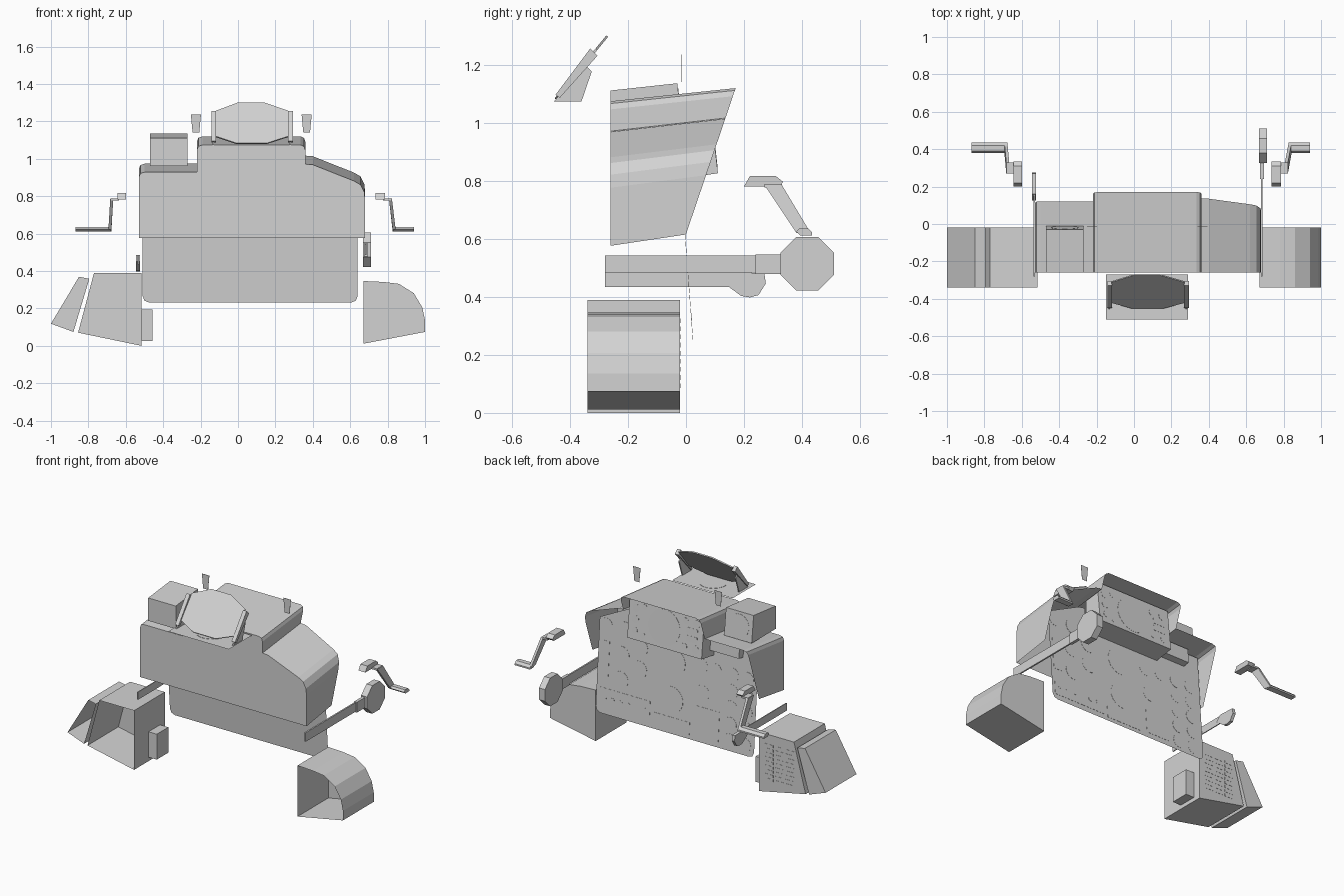
import bpy, bmesh, math
from mathutils import Vector

if "Cube" in bpy.data.objects:
    bpy.data.objects.remove(bpy.data.objects["Cube"])

grey = bpy.data.materials.new("plain_grey")
grey.diffuse_color = (0.65, 0.65, 0.65, 1)
grey.use_nodes = True
grey.node_tree.nodes["Principled BSDF"].inputs["Base Color"].default_value = grey.diffuse_color


def mesh(name, verts, faces):
    me = bpy.data.meshes.new(name)
    me.from_pydata([(v[0], v[1], v[2] - .004) for v in verts], [], faces)
    me.materials.append(grey)
    bm = bmesh.new()
    bm.from_mesh(me)
    bmesh.ops.recalc_face_normals(bm, faces=bm.faces)
    bm.to_mesh(me)
    bm.free()
    ob = bpy.data.objects.new(name, me)
    bpy.context.collection.objects.link(ob)
    return ob


def loft(name, a, b, cap_a=True, cap_b=True, closed=True):
    """Join two rings of points, with optional end caps."""
    n = len(a)
    faces = [(i, (i + 1) % n, n + (i + 1) % n, n + i) for i in range(n if closed else n - 1)]
    if cap_a:
        faces.append(tuple(range(n)))
    if cap_b:
        faces.append(tuple(range(n, 2 * n)))
    return mesh(name, list(a) + list(b), faces)


def prism_x(name, yz, x0, x1, closed=True):
    return loft(name, [(x0, y, z) for y, z in yz], [(x1, y, z) for y, z in yz], closed=closed)


def prism_y(name, xz, y0, y1, cap_front=True):
    return loft(name, [(x, y0, z) for x, z in xz], [(x, y1, z) for x, z in xz], cap_front)


def box(name, x0, x1, y0, y1, z0, z1):
    return prism_y(name, rect(x0, x1, z0, z1), y0, y1)


def ring(cx, cz, r, n=16):
    return [(cx + r * math.cos(math.tau * (i + .5) / n), cz + r * math.sin(math.tau * (i + .5) / n))
            for i in range(n)]


def rect(x0, x1, z0, z1):
    return [(x0, z0), (x1, z0), (x1, z1), (x0, z1)]


PANEL = (.005, .5, .075)      # y at z, and tilt, of the instrument panel
SCOPE = (.11, .83, .11)       # same for the raised centre face
TOPBOX = (-.01, .965, .114)   # same for the back of the top box


def plate(name, xz, plane=PANEL, lift=.0012):
    """Very thin plate lying on a tilted plane."""
    y0, z0, k = plane
    def p(d):
        return [(x, y0 - (z - z0) * k + d, z) for x, z in xz]
    return loft(name, p(0), p(lift))


# ---- hood: closed front, open back and underside, back edge cut on a slope
prof = [(-.53, .58), (-.53, .905), (-.522, .925), (-.50, .932), (-.22, .932), (-.22, 1.05),
        (-.212, 1.07), (-.19, 1.078), (.335, 1.078), (.353, 1.07), (.36, 1.05), (.36, .975),
        (.40, .972), (.62, .885), (.655, .865), (.675, .825), (.68, .78), (.68, .58)]
back = []
for x, z in prof:
    k = .15 - .09 * (z - .58)
    y = .34 * (z + .26 * k - .62) / (1 - .34 * k)
    back.append((x, y, z + k * (y + .26)))
loft("hood", [(x, -.26, z) for x, z in prof], back, True, False, False)

# ---- main instrument panel with rounded lower corners, notched for the centre housing
y0, z0, k = PANEL
outline = [(-.51, .27), (-.50, .245), (-.475, .235), (.605, .235), (.63, .245), (.64, .27), (.64, .84),
           (.40, .96), (.35, .97), (.35, .82), (-.19, .82), (-.19, .95), (-.51, .95)]
mesh("instrument_panel", [(x, y0 - (z - z0) * k, z) for x, z in outline], [tuple(range(len(outline)))])

# ---- raised centre display housing and small side housing, open into the hood
prism_x("display_housing", [(-.02, .81), (.11, .83), (.08, 1.10), (-.02, 1.09)], -.19, .35, False)
prism_x("side_housing", [(-.025, .85), (.022, .857), (.015, .95), (-.03, .95)], -.40, -.19, False)

# ---- dials
plate("main_scope", ring(.09, .96, .115, 20), SCOPE)
for i, (x, z, r) in enumerate([(.30, 1.03, .025), (.30, .96, .025), (.30, .89, .02), (.24, 1.05, .018),
                               (.24, .87, .018), (-.06, 1.04, .02), (-.06, .88, .02), (-.14, 1.04, .025),
                               (-.14, .88, .025)]):
    plate(f"scope_knob_{i}", ring(x, z, r, 10), SCOPE)
for i, z in enumerate((.92, .97)):
    plate(f"scope_key_{i}", rect(-.15, -.07, z, z + .035), SCOPE)
for c, x in enumerate((-.33, -.44)):
    for r in range(5):
        plate(f"engine_dial_{c}_{r}", ring(x, .30 + r * .105, .045))
for i, (x, z, r) in enumerate([(.10, .69, .09), (.10, .45, .085), (.59, .80, .045), (.45, .80, .055),
                               (.34, .72, .055), (.47, .64, .055), (.34, .58, .055), (.47, .48, .055),
                               (-.10, .72, .05), (-.21, .72, .04), (-.12, .55, .05)]):
    plate(f"flight_dial_{i}", ring(x, z, r))
for i, (a, b, c, d) in enumerate([(.25, .62, .27, .40), (-.04, .22, .26, .34), (-.25, -.08, .27, .46),
                                  (.56, .62, .45, .70)]):
    plate(f"switch_panel_{i}", rect(a, b, c, d))
for i in range(6):
    plate(f"switch_{i}", ring(.29 + i * .058, .335, .015, 8), PANEL, .002)

# ---- box on top of the hood with a round dial
prism_x("top_box", [(-.26, .965), (-.01, .965), (-.03, 1.14), (-.26, 1.115)], -.47, -.27)
plate("top_box_dial", ring(-.37, 1.05, .075), TOPBOX)

# ---- side consoles, open at the front
prism_y("right_console", [(.67, .015), (.67, .35), (.78, .345), (.86, .335), (.94, .285), (.985, .21),
                          (1.0, .14), (1.0, .078)], -.34, -.02, False)
prism_y("left_console", [(-.855, .074), (-.517, .004), (-.517, .393), (-.77, .393)], -.34, -.02, False)
prism_y("left_outer_console", [(-1, .122), (-.88, .078), (-.795, .362), (-.85, .373)], -.34, -.02, False)
box("console_side_box", -.517, -.457, -.19, -.07, .03, .197)
for c in range(3):
    for r in range(9):
        x, z = -.77 + c * .075, .09 + r * .028
        plate(f"console_slot_{c}_{r}", rect(x, x + .06, z, z + .016), (-.02, 0, 0))

# ---- side lever arms with knobs
box("right_arm", .678, .688, -.28, .25, .488, .547)
box("right_arm_neck", .675, .695, .24, .34, .482, .55)
prism_x("right_arm_knob", ring(.418, .518, .1, 8), .667, .71)
box("left_arm", -.536, -.530, -.28, .16, .438, .488)
prism_x("left_arm_knob", [(.125, .455), (.16, .49), (.27, .485), (.275, .45), (.25, .41), (.22, .402),
                          (.19, .407)], -.545, -.525)


# ---- canopy handles: pad, slanted strap, grip bar
def handle(side, s, pad, strap, grip):
    def bar(name, x0, x1, *yz):
        prism_x(f"{side}_{name}", yz, s * x0, s * x1)
    bar("handle_pad", *pad, (.20, .785), (.32, .785), (.335, .80), (.31, .82), (.22, .82))
    lo, hi = strap
    q = [(.38, .625), (.435, .615), (.33, .79), (.27, .79)]
    xs = (lo, lo, hi, hi)
    loft(f"{side}_handle_strap", [(s * x - .008, y, z) for x, (y, z) in zip(xs, q)],
         [(s * x + .008, y, z) for x, (y, z) in zip(xs, q)])
    bar("handle_shoulder", pad[1] - .01, hi + .005, (.27, .78), (.33, .78), (.33, .792), (.27, .792))
    bar("handle_grip", *grip, (.38, .628), (.395, .615), (.435, .615), (.435, .625), (.42, .64), (.39, .64))


handle("left", -1, (.60, .645), (.685, .675), (.68, .87))
handle("right", 1, (.735, .785), (.835, .815), (.83, .94))

# ---- sight: base plate, lens, tilted glass and brackets
mesh("sight_base", [(-.15, -.51, 1.076), (.29, -.51, 1.076), (.29, -.27, 1.076), (-.15, -.27, 1.076)],
     [(0, 1, 2, 3)])
loft("sight_lens", [(x, y, 1.0765) for x, y in ring(.07, -.385, .085)],
     [(x, y, 1.078) for x, y in ring(.07, -.385, .085)])
glass = [(-.12, 1.125), (-.12, 1.26), (0, 1.305), (.14, 1.305), (.27, 1.26), (.27, 1.125),
         (.155, 1.088), (-.01, 1.088)]
tilt = [Vector((x, -.455 + (z - 1.085) * .82, z)) for x, z in glass]
loft("sight_glass", tilt, [v + Vector((0, .006, -.005)) for v in tilt])
for name, x in (("left", -.135), ("right", .276)):
    prism_x(f"sight_bracket_{name}", [(-.455, 1.078), (-.36, 1.078), (-.325, 1.18), (-.345, 1.20)], x, x + .008)
    prism_x(f"sight_rail_{name}", [(-.45, 1.10), (-.435, 1.09), (-.305, 1.235), (-.33, 1.26)], x - .008, x + .018)

# ---- small upright tabs above the hood
for name, x in (("left", -.225), ("right", .367)):
    tab = [(x - .018, 1.145), (x + .018, 1.145), (x + .027, 1.24), (x - .027, 1.24)]
    plate(f"upright_tab_{name}", tab, (-.015, 0, 0))
